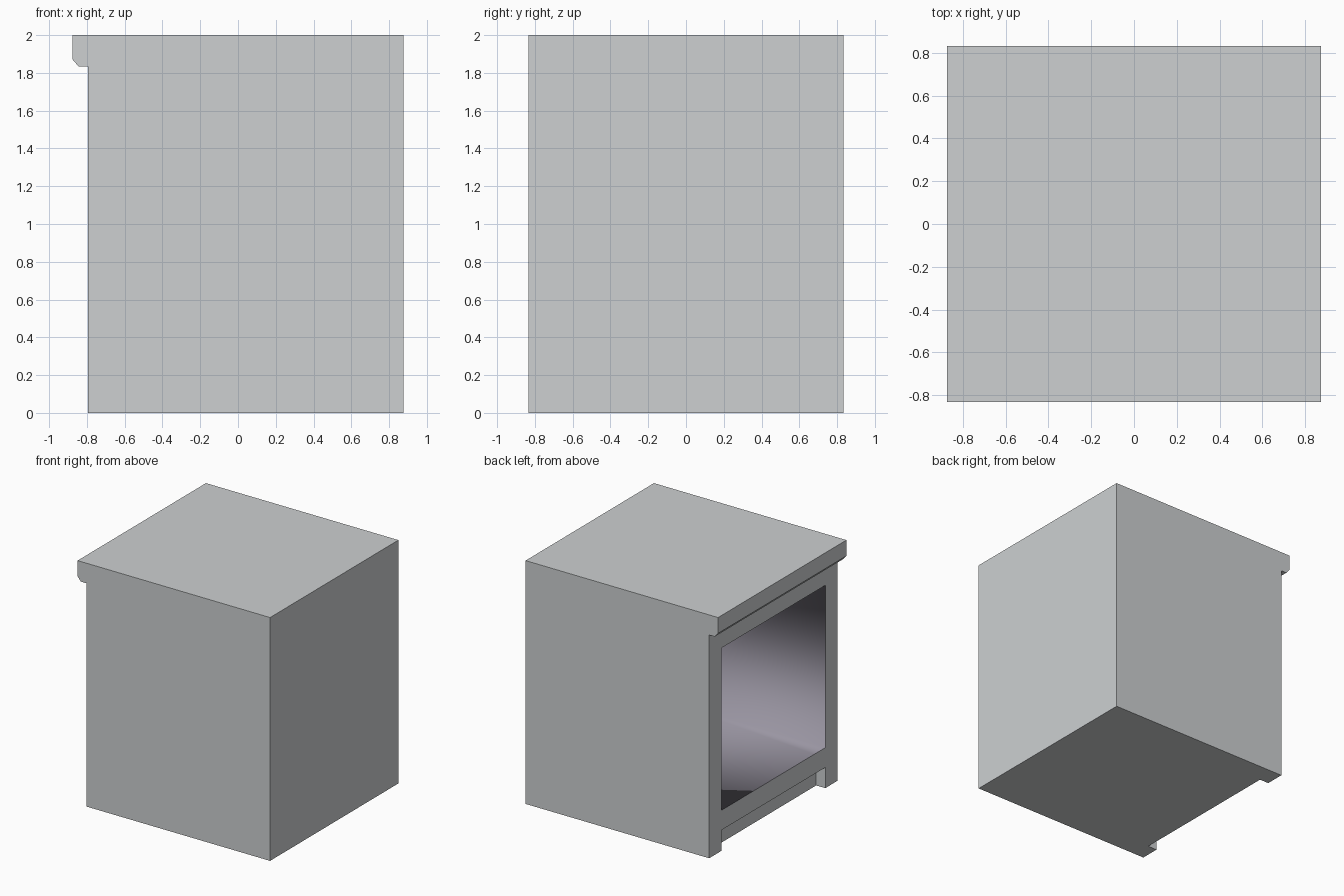
import bpy, bmesh

default = bpy.data.objects.get("Cube")
if default:
    bpy.data.objects.remove(default, do_unlink=True)


def make_material(name, rgb):
    mat = bpy.data.materials.new(name)
    mat.use_nodes = True
    mat.diffuse_color = (*rgb, 1)
    mat.node_tree.nodes["Principled BSDF"].inputs["Base Color"].default_value = (*rgb, 1)
    return mat


grey = make_material("cabinet_grey", (0.61, 0.63, 0.64))
lavender = make_material("compartment_lavender_grey", (0.32, 0.3, 0.36))

HALF = 5 / 6      # half the cabinet width
FRONT = -0.794    # face with the opening
SIDE = 0.675      # half width of opening and toe kick


def extrude_profile(name, profile, half, materials):
    """Sweep an xz outline along y."""
    bm = bmesh.new()
    face = bm.faces.new([bm.verts.new((x, -half, z)) for x, z in profile])
    swept = bmesh.ops.extrude_face_region(bm, geom=[face])["geom"]
    bmesh.ops.translate(bm, vec=(0, 2 * half, 0),
                        verts=[v for v in swept if isinstance(v, bmesh.types.BMVert)])
    bmesh.ops.recalc_face_normals(bm, faces=bm.faces)
    mesh = bpy.data.meshes.new(name)
    bm.to_mesh(mesh)
    bm.free()
    for mat in materials:
        mesh.materials.append(mat)
    obj = bpy.data.objects.new(name, mesh)
    bpy.context.collection.objects.link(obj)
    return obj


def box(name, x0, x1, z0, z1):
    return extrude_profile(name, [(x0, z0), (x1, z0), (x1, z1), (x0, z1)], SIDE, [grey])


# Cabinet body with the chamfered worktop lip
body = extrude_profile("cabinet_body", [
    (FRONT, 0), (0.875, 0), (0.875, 2), (-0.875, 2),
    (-0.875, 1.87), (-0.845, 1.835), (FRONT, 1.835)], HALF, [grey, lavender])

# Toe kick and open compartment
cutters = [box("toe_kick_cutter", -1, FRONT + 0.083, -0.1, 0.17),
           box("compartment_cutter", -1, 0.71, 0.333, 1.667)]
for cutter in cutters:
    cut = body.modifiers.new(cutter.name, "BOOLEAN")
    cut.operation = "DIFFERENCE"
    cut.solver = "EXACT"
    cut.object = cutter
bpy.context.view_layer.update()
cut_mesh = bpy.data.meshes.new_from_object(
    body.evaluated_get(bpy.context.evaluated_depsgraph_get()))
body.modifiers.clear()
body.data = cut_mesh
for cutter in cutters:
    bpy.data.objects.remove(cutter, do_unlink=True)

# Lavender, softly shaded compartment; crisp edges elsewhere
bm = bmesh.new()
bm.from_mesh(cut_mesh)
for face in bm.faces:
    c = face.calc_center_median()
    inside = FRONT + 0.1 < c.x < 0.8 and abs(c.y) < SIDE + 0.01 and 0.3 < c.z < 1.7
    face.smooth = inside
    face.material_index = int(inside)
for edge in bm.edges:
    edge.smooth = all(f.smooth for f in edge.link_faces)
bm.to_mesh(cut_mesh)
bm.free()
